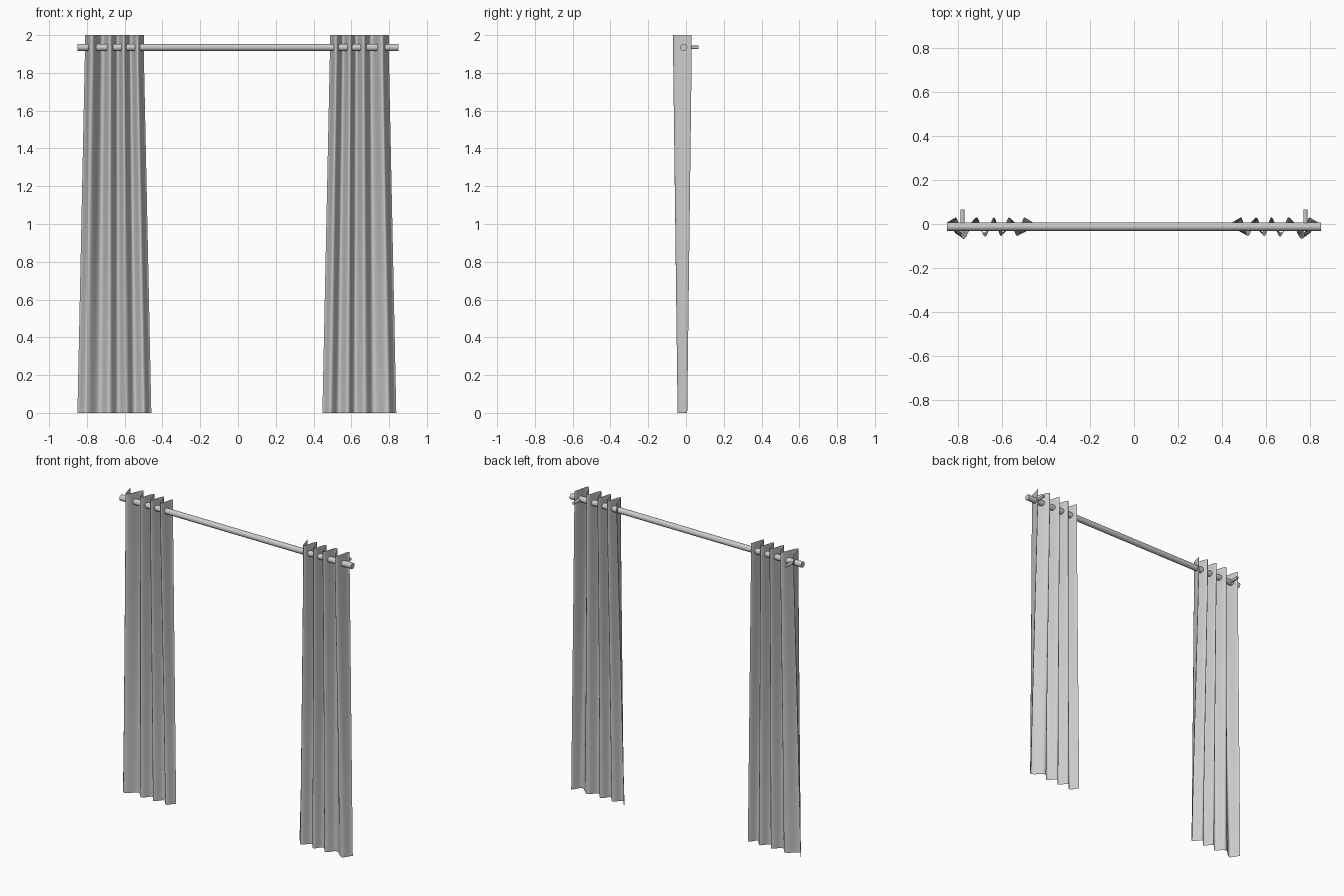
import bpy, bmesh, math
from mathutils import Vector

cube = bpy.data.objects.get("Cube")
if cube:
    bpy.data.objects.remove(cube)


def make_material(name, value):
    mat = bpy.data.materials.new(name)
    mat.use_nodes = True
    color = (value, value, value, 1)
    mat.diffuse_color = color
    mat.node_tree.nodes["Principled BSDF"].inputs["Base Color"].default_value = color
    return mat


grey = make_material("light grey", 0.6)

ROD_Y, ROD_Z = -0.012, 1.935


def cylinder(name, start, end, radius, sides):
    start, end = Vector(start), Vector(end)
    axis = end - start
    bpy.ops.mesh.primitive_cylinder_add(
        vertices=sides, radius=radius, depth=axis.length,
        location=(start + end) / 2,
        rotation=axis.to_track_quat('Z', 'Y').to_euler())
    obj = bpy.context.object
    obj.name = name
    obj.data.materials.append(grey)
    bpy.ops.object.shade_smooth_by_angle(angle=math.radians(40))
    return obj


# Pleat turning points along the rod, outer edge first, alternating back and front
FOLD_X = [0.805, 0.77, 0.71, 0.671, 0.631, 0.599, 0.562, 0.525, 0.492]
FRONT_Y = [-0.068, -0.058, -0.055, -0.055]
BACK_Y = 0.03
CENTRE_X = 0.649
STEPS = 8


def pleat_line():
    """Rounded zigzag through the turning points."""
    turns = [(x, FRONT_Y[i // 2] if i % 2 else BACK_Y)
             for i, x in enumerate(FOLD_X)]
    line = [turns[0]]
    for (x0, y0), (x1, y1) in zip(turns, turns[1:]):
        for s in range(1, STEPS + 1):
            t = s / STEPS
            ease = (1 - math.cos(math.pi * t)) / 2
            line.append((x0 + (x1 - x0) * t, y0 + (y1 - y0) * ease))
    return line


def curtain(name, side, shift):
    line = pleat_line()
    if side > 0:
        line.reverse()
    bm = bmesh.new()
    rows = []
    for z in (0, 0.5, 1.0, 1.5, 1.88, 2.0):
        t = min(1, z / 1.88)
        spread = 1.25 + (1 - 1.25) * t    # wider at the hem
        depth = 0.52 + (1 - 0.52) * t     # shallower folds at the hem
        rows.append([bm.verts.new((side * (CENTRE_X + (x - CENTRE_X) * spread) + shift,
                                   -0.019 + (y + 0.019) * depth, z))
                     for x, y in line])
    for low, high in zip(rows, rows[1:]):
        for i in range(len(line) - 1):
            bm.faces.new((low[i], low[i + 1], high[i + 1], high[i])).smooth = True
    mesh = bpy.data.meshes.new(name)
    bm.to_mesh(mesh)
    bm.free()
    mesh.materials.append(grey)
    obj = bpy.data.objects.new(name, mesh)
    bpy.context.collection.objects.link(obj)


# Rod
cylinder("curtain_rod", (-0.85, ROD_Y, ROD_Z), (0.85, ROD_Y, ROD_Z), 0.019, 24)

# Wall brackets and pleated panels on both sides
for label, side in (("left", 1), ("right", -1)):
    cylinder(label + "_wall_bracket", (side * 0.78, ROD_Y, ROD_Z),
             (side * 0.78, 0.066, ROD_Z), 0.009, 16)
    curtain(label + "_curtain", side, -0.006)
